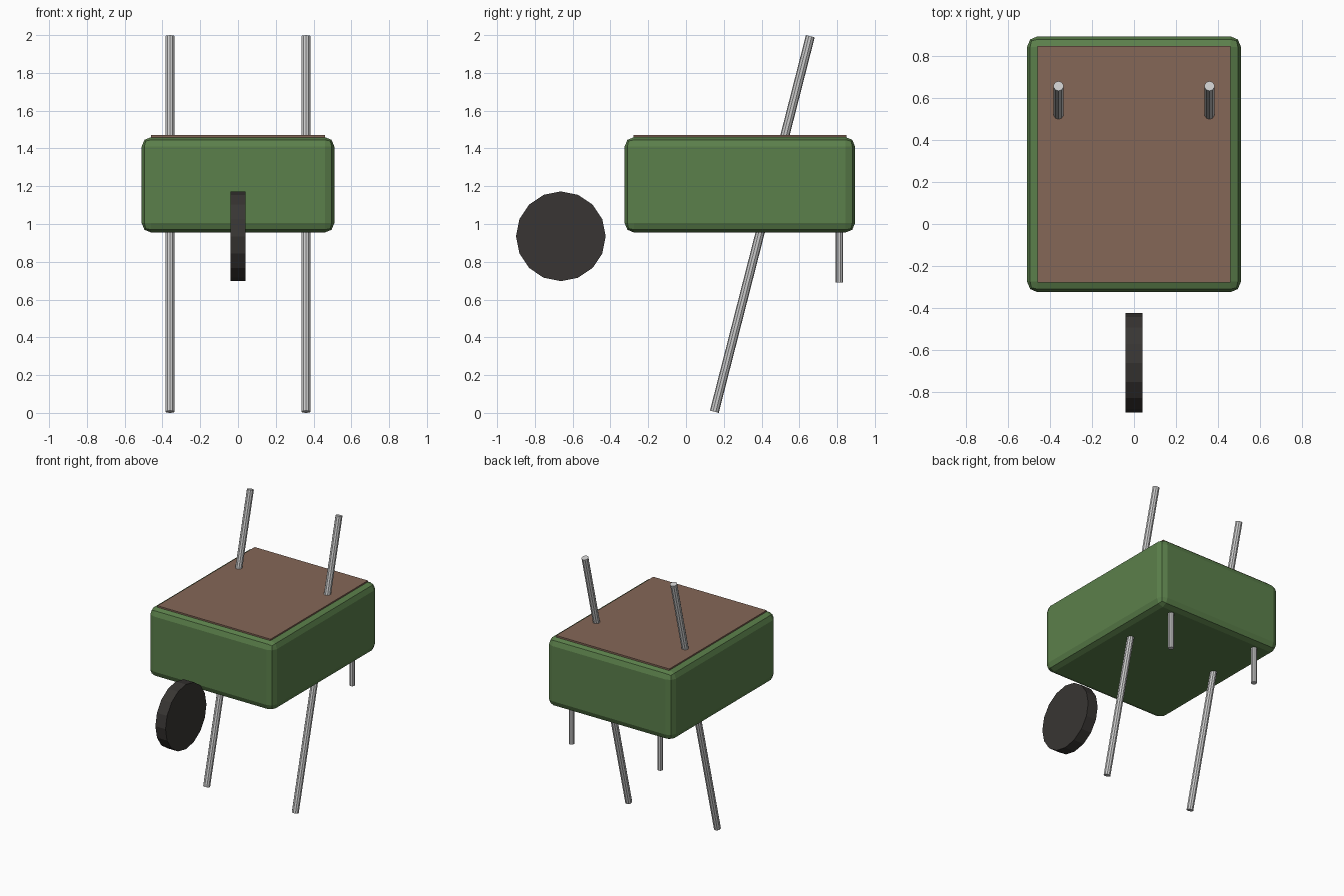
import bpy
from math import pi
from mathutils import Vector

if "Cube" in bpy.data.objects:
    bpy.data.objects.remove(bpy.data.objects["Cube"])


def material(name, rgb):
    m = bpy.data.materials.new(name)
    m.diffuse_color = (*rgb, 1)
    m.use_nodes = True
    m.node_tree.nodes["Principled BSDF"].inputs["Base Color"].default_value = m.diffuse_color
    return m


GREEN = material("green_paint", (0.105, 0.215, 0.07))
BROWN = material("soil_brown", (0.235, 0.135, 0.095))
BLACK = material("rubber_black", (0.04, 0.036, 0.033))


def box(name, lo, hi, mat):
    lo, hi = Vector(lo), Vector(hi)
    bpy.ops.mesh.primitive_cube_add(size=1, location=(lo + hi) / 2)
    ob = bpy.context.object
    ob.name = name
    ob.scale = hi - lo
    bpy.ops.object.transform_apply(location=False, rotation=False, scale=True)
    ob.data.materials.append(mat)
    return ob


def rod(name, a, b, radius, sides=10, mat=None):
    a, b = Vector(a), Vector(b)
    bpy.ops.mesh.primitive_cylinder_add(vertices=sides, radius=radius,
                                        depth=(b - a).length, location=(a + b) / 2)
    ob = bpy.context.object
    ob.name = name
    ob.rotation_euler = (b - a).to_track_quat('Z', 'Y').to_euler()
    if mat:
        ob.data.materials.append(mat)
    return ob


# Barrow tub with rounded edges, and the load filling its top
tub = box("tub", (-0.51, -0.325, 0.955), (0.51, 0.895, 1.46), GREEN)
bevel = tub.modifiers.new("rounded_edges", 'BEVEL')
bevel.width = 0.05
bevel.segments = 2
box("soil", (-0.46, -0.278, 1.43), (0.46, 0.85, 1.47), BROWN)

# Slanted handle poles and short rear legs
for side, s in (("left", -1), ("right", 1)):
    x = 0.36 * s
    rod(f"handle_{side}", (x, 0.15, 0.006), (x, 0.658, 1.994), 0.024)
    rod(f"leg_{side}", (x, 0.812, 0.69), (x, 0.812, 0.955), 0.02)

# Front wheel
wheel = rod("wheel", (-0.041, -0.6625, 0.935), (0.041, -0.6625, 0.935), 0.2375, 16, BLACK)
wheel.rotation_euler = (0, pi / 2, 0)
